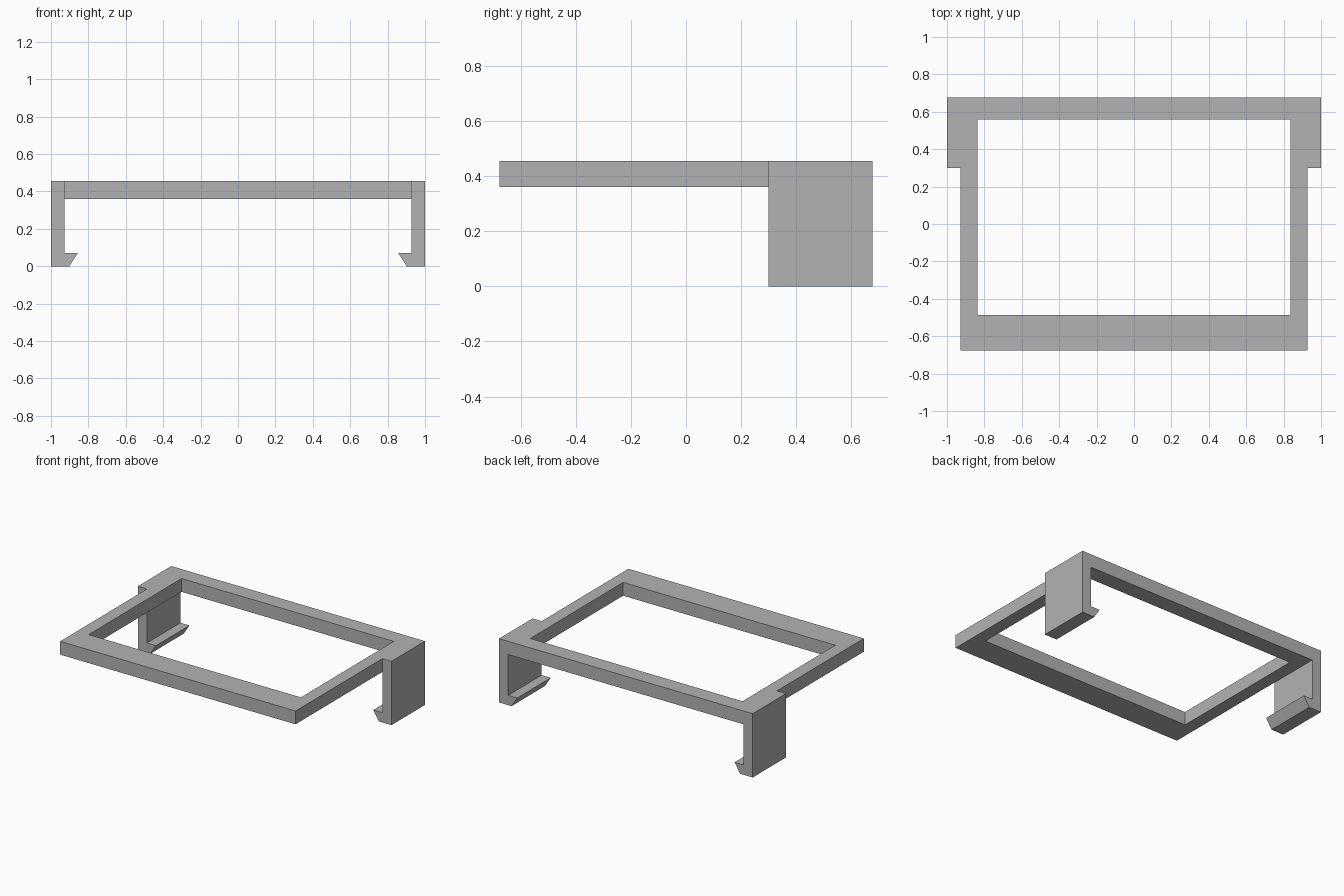
import bpy
import bmesh
from mathutils import Vector

if "Cube" in bpy.data.objects:
    bpy.data.objects.remove(bpy.data.objects["Cube"], do_unlink=True)

# Main dimensions
HALF_X, FRAME_X, HOLE_X = 1.0, 0.928, 0.837
FRONT_Y, BACK_Y = -0.677, 0.677
HOLE_FRONT, HOLE_BACK = -0.487, 0.559
CLIP_FRONT = 0.30
BOTTOM, TOP = 0.36, 0.455

grey = bpy.data.materials.new("plain grey")
grey.use_nodes = True
colour = (0.45, 0.45, 0.45, 1)
grey.diffuse_color = colour
grey.node_tree.nodes["Principled BSDF"].inputs["Base Color"].default_value = colour


def prism(name, points, direction):
    """Extrude a closed outline of 3D points along a direction."""
    bm = bmesh.new()
    face = bm.faces.new([bm.verts.new(p) for p in points])
    ext = bmesh.ops.extrude_face_region(bm, geom=[face])
    verts = [v for v in ext["geom"] if isinstance(v, bmesh.types.BMVert)]
    bmesh.ops.translate(bm, verts=verts, vec=Vector(direction))
    bmesh.ops.recalc_face_normals(bm, faces=bm.faces)
    mesh = bpy.data.meshes.new(name)
    bm.to_mesh(mesh)
    bm.free()
    mesh.materials.append(grey)
    obj = bpy.data.objects.new(name, mesh)
    bpy.context.collection.objects.link(obj)
    return obj


def slab(name, x, y0, y1, z0, z1):
    outline = [(-x, y0, z0), (x, y0, z0), (x, y1, z0), (-x, y1, z0)]
    return prism(name, outline, (0, 0, z1 - z0))


def combine(target, tool, operation):
    mod = target.modifiers.new(operation.lower(), "BOOLEAN")
    mod.operation, mod.solver, mod.object = operation, "EXACT", tool
    bpy.context.view_layer.objects.active = target
    bpy.ops.object.modifier_apply(modifier=mod.name)
    bpy.data.objects.remove(tool, do_unlink=True)


# Rectangular frame, deeper at the front rail than at the back
frame = slab("clip_on_frame", FRAME_X, FRONT_Y, BACK_Y, BOTTOM, TOP)

# Hooked side clips, merged into the back corners of the frame
clip_profile = [(HALF_X, 0), (HALF_X, TOP), (0.88, TOP), (0.88, BOTTOM),
                (FRAME_X, BOTTOM), (FRAME_X, 0.07), (0.857, 0.07), (0.902, 0)]
for side, name in ((1, "left_clip"), (-1, "right_clip")):
    outline = [(side * x, CLIP_FRONT, z) for x, z in clip_profile]
    combine(frame, prism(name, outline, (0, BACK_Y - CLIP_FRONT, 0)), "UNION")

# Central opening
opening = slab("opening_cutter", HOLE_X, HOLE_FRONT, HOLE_BACK, BOTTOM - 0.1, TOP + 0.1)
combine(frame, opening, "DIFFERENCE")

# Clean coplanar seams
bm = bmesh.new()
bm.from_mesh(frame.data)
bmesh.ops.remove_doubles(bm, verts=bm.verts, dist=0.0001)
bmesh.ops.dissolve_limit(bm, angle_limit=0.01, verts=bm.verts, edges=bm.edges)
bm.to_mesh(frame.data)
bm.free()
